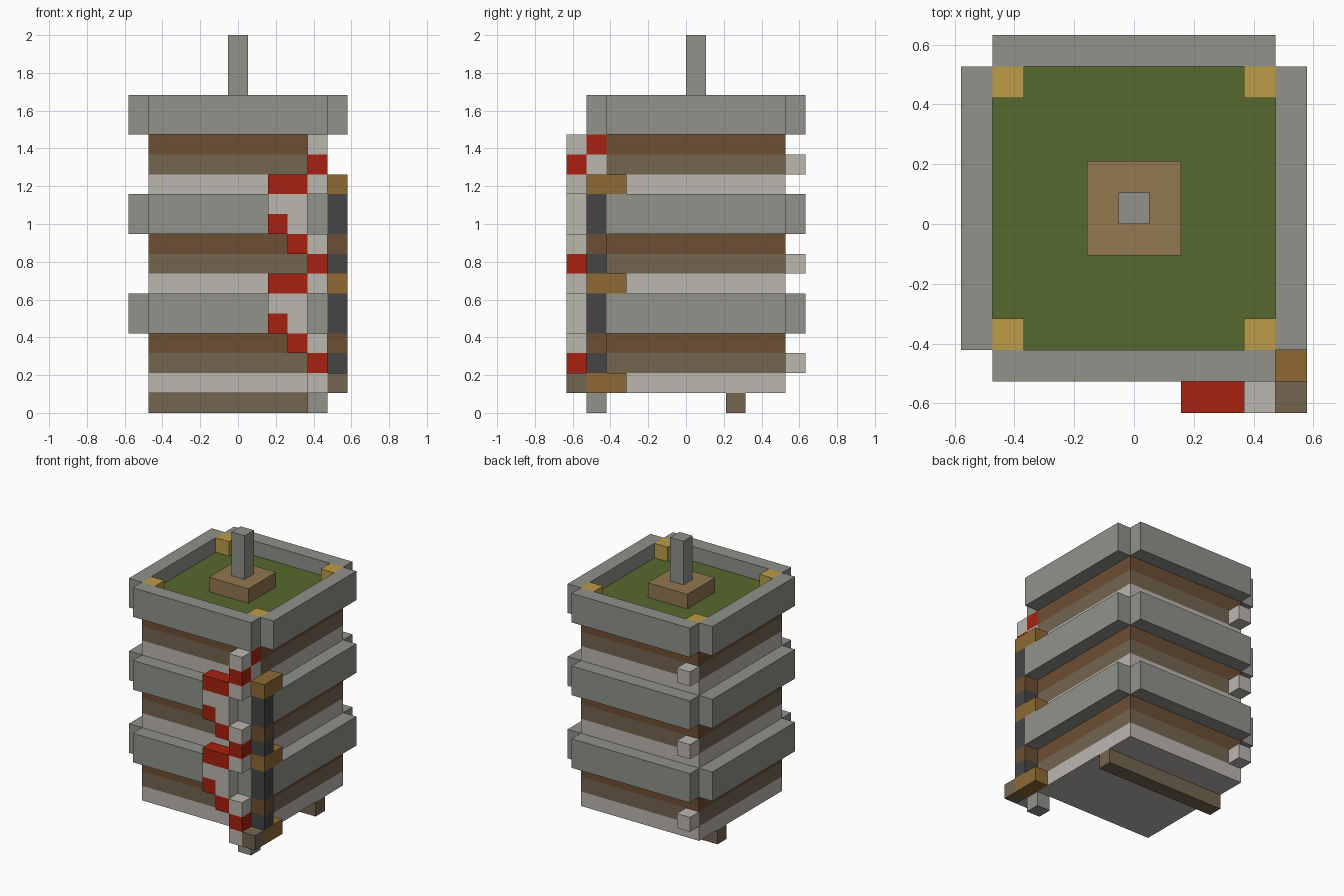
import bpy
import bmesh

cube = bpy.data.objects.get("Cube")
if cube:
    bpy.data.objects.remove(cube, do_unlink=True)

U = 2 / 19  # one block; the model is 11 x 12 x 19 blocks


def material(name, *rgb):
    lin = [((c / 255 + 0.055) / 1.055) ** 2.4 for c in rgb] + [1]
    m = bpy.data.materials.new(name)
    m.use_nodes = True
    m.diffuse_color = lin
    m.node_tree.nodes["Principled BSDF"].inputs["Base Color"].default_value = lin
    return m


stone = material("stone grey", 144, 146, 138)
pale = material("pale grey", 187, 183, 176)
taupe = material("taupe", 115, 101, 80)
brown = material("dark brown", 108, 78, 52)
red = material("red", 167, 33, 16)
ochre = material("ochre", 142, 106, 51)
charcoal = material("charcoal", 69, 69, 69)
gold = material("gold", 188, 156, 70)
green = material("grass green", 86, 104, 46)
tan = material("tan", 146, 120, 80)


def blocks(name, mat, *cells):
    """Each cell: corner (x, y, z) and size (dx, dy, dz) in blocks."""
    bm = bmesh.new()
    for (x, y, z), size in cells:
        made = bmesh.ops.create_cube(bm, size=1)
        for v in made["verts"]:
            for axis, start in enumerate((x - 5.5, y - 6, z)):
                v.co[axis] = (start + (v.co[axis] + 0.5) * size[axis]) * U
    mesh = bpy.data.meshes.new(name)
    bm.to_mesh(mesh)
    bm.free()
    mesh.materials.append(mat)
    obj = bpy.data.objects.new(name, mesh)
    bpy.context.collection.objects.link(obj)


ONE = (1, 1, 1)

# Three repeated storeys
for n, z in enumerate((1, 6, 11)):
    tag = f"_{n + 1}"
    for name, mat, up in (("pale_band", pale, 0), ("taupe_band", taupe, 1),
                          ("brown_band", brown, 2)):
        blocks(name + tag, mat, ((1, 2, z + up), (9, 9, 1)))
    # Projecting collar
    blocks("collar" + tag, stone,
           ((1, 1, z + 3), (9, 1, 2)), ((1, 11, z + 3), (9, 1, 2)),
           ((0, 2, z + 3), (1, 9, 2)), ((10, 2, z + 3), (1, 9, 2)))
    blocks("core" + tag, green if n == 2 else stone,
           ((1, 2, z + 3), (9, 9, 1 if n == 2 else 2)))
    blocks("back_knob" + tag, pale, ((1, 11, z + 1), ONE))
    # Corner column with its red steps
    blocks("corner_post" + tag, pale, ((9, 0, z), ONE), ((9, 0, z + 2), ONE),
           ((9, 1, z), (1, 1, 2)))
    blocks("corner_step" + tag, red, ((9, 0, z + 1), ONE), ((9, 1, z + 2), ONE))
    blocks("side_ledge" + tag, ochre, ((10, 1, z), (1, 2, 1)))
    if n < 2:
        blocks("stair_panel" + tag, pale, ((8, 0, z + 3), ONE),
               ((7, 0, z + 4), (2, 1, 1)))
        blocks("stair_steps" + tag, red, ((8, 0, z + 2), ONE),
               ((7, 0, z + 3), ONE), ((7, 0, z + 5), (2, 1, 1)))
        blocks("side_post" + tag, charcoal, ((10, 1, z + 1), ONE),
               ((10, 1, z + 3), (1, 1, 2)))
        blocks("side_post_band" + tag, brown, ((10, 1, z + 2), ONE))

# Feet and lowest step
blocks("front_foot", stone, ((9, 1, 0), ONE))
blocks("rear_foot_bar", taupe, ((1, 8, 0), (9, 1, 1)))
blocks("lowest_step", taupe, ((10, 0, 1), ONE))

# Roof garden
blocks("roof_corners", gold, *[((x, y, 15), ONE) for x in (1, 9) for y in (2, 10)])
blocks("plinth", tan, ((4, 5, 15), (3, 3, 1)))
blocks("roof_post", stone, ((5, 6, 16), (1, 1, 3)))
